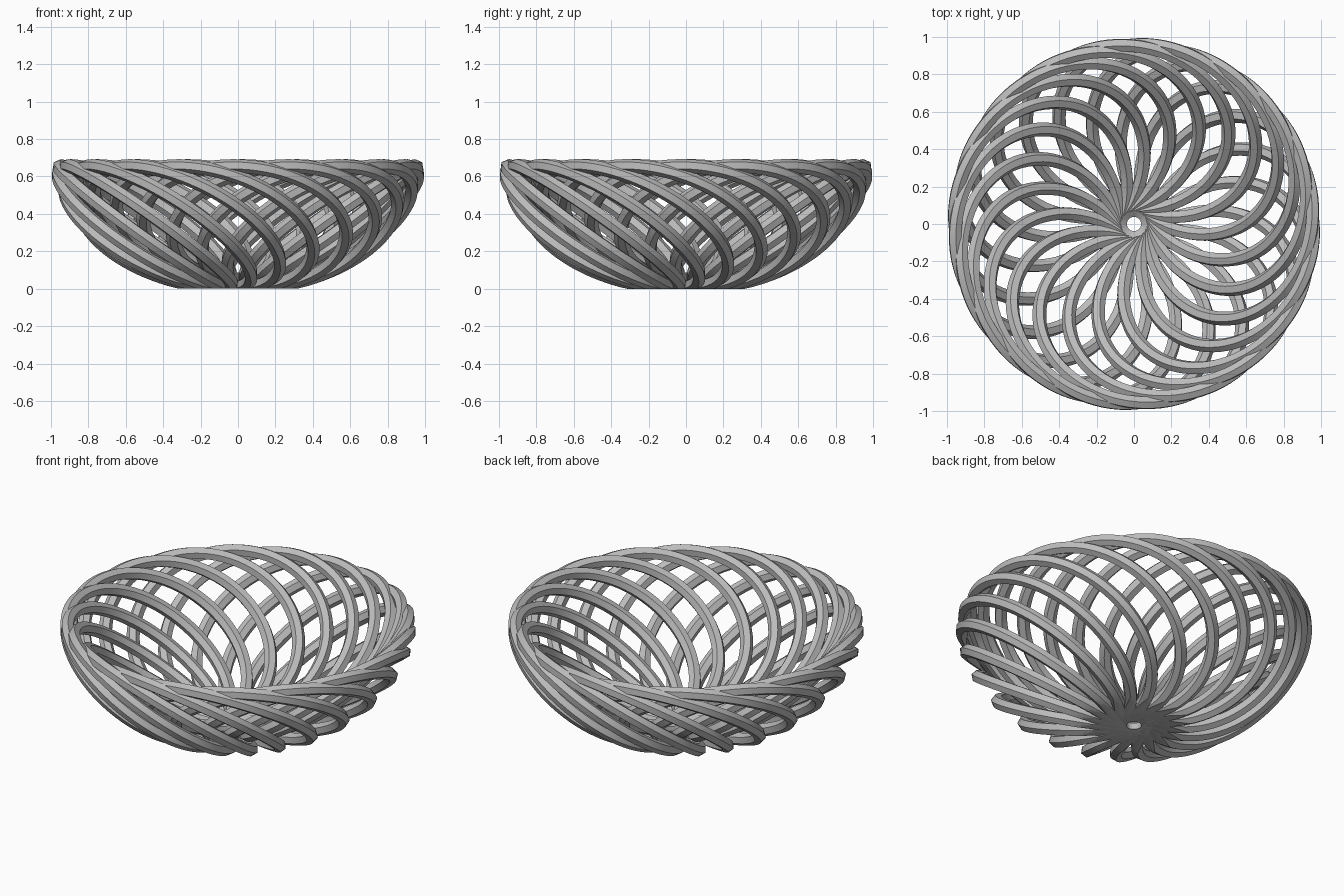
import bpy, bmesh
from math import radians
from mathutils import Matrix

cube = bpy.data.objects.get("Cube")
if cube:
    bpy.data.objects.remove(cube, do_unlink=True)

RINGS = 20
RING_RADIUS = 0.544
STRAND_RADIUS = 0.037
PITCH = radians(36)       # climb from the hub to the rim
SWING = radians(12)       # separates the inner and outer layers
PHASE = radians(4)

# Plain grey material
grey = bpy.data.materials.new("plain_grey")
grey.use_nodes = True
colour = (0.5, 0.5, 0.5, 1)
grey.diffuse_color = colour
grey.node_tree.nodes["Principled BSDF"].inputs["Base Color"].default_value = colour

# One tilted hexagonal ring, passing beside the axis and touching the rim
bpy.ops.mesh.primitive_torus_add(
    major_segments=80, minor_segments=6,
    major_radius=RING_RADIUS, minor_radius=STRAND_RADIUS,
    location=(0, 0, 0))
first = bpy.context.object
first.name = "bowl_ring_1"
mesh = first.data
mesh.name = "bowl_ring"
mesh.materials.append(grey)
mesh.transform(Matrix.Translation((0.515, 0, 0.336))
               @ Matrix.Rotation(-SWING, 4, "Z")
               @ Matrix.Rotation(-PITCH, 4, "Y"))

# Slice the underside flat so the bowl can stand
bm = bmesh.new()
bm.from_mesh(mesh)
cut = bmesh.ops.bisect_plane(
    bm, geom=bm.verts[:] + bm.edges[:] + bm.faces[:],
    plane_co=(0, 0, 0), plane_no=(0, 0, 1), clear_inner=True)
rim = [e for e in bm.edges if e.is_boundary]
if rim:
    bmesh.ops.holes_fill(bm, edges=rim, sides=0)
bmesh.ops.recalc_face_normals(bm, faces=bm.faces[:])
bm.to_mesh(mesh)
bm.free()
bpy.ops.object.shade_smooth_by_angle(angle=radians(30))

# Repeat the ring around the axis
first.rotation_euler.z = PHASE
for i in range(1, RINGS):
    ring = first.copy()
    ring.name = f"bowl_ring_{i + 1}"
    ring.rotation_euler.z = PHASE + radians(360 * i / RINGS)
    bpy.context.collection.objects.link(ring)
